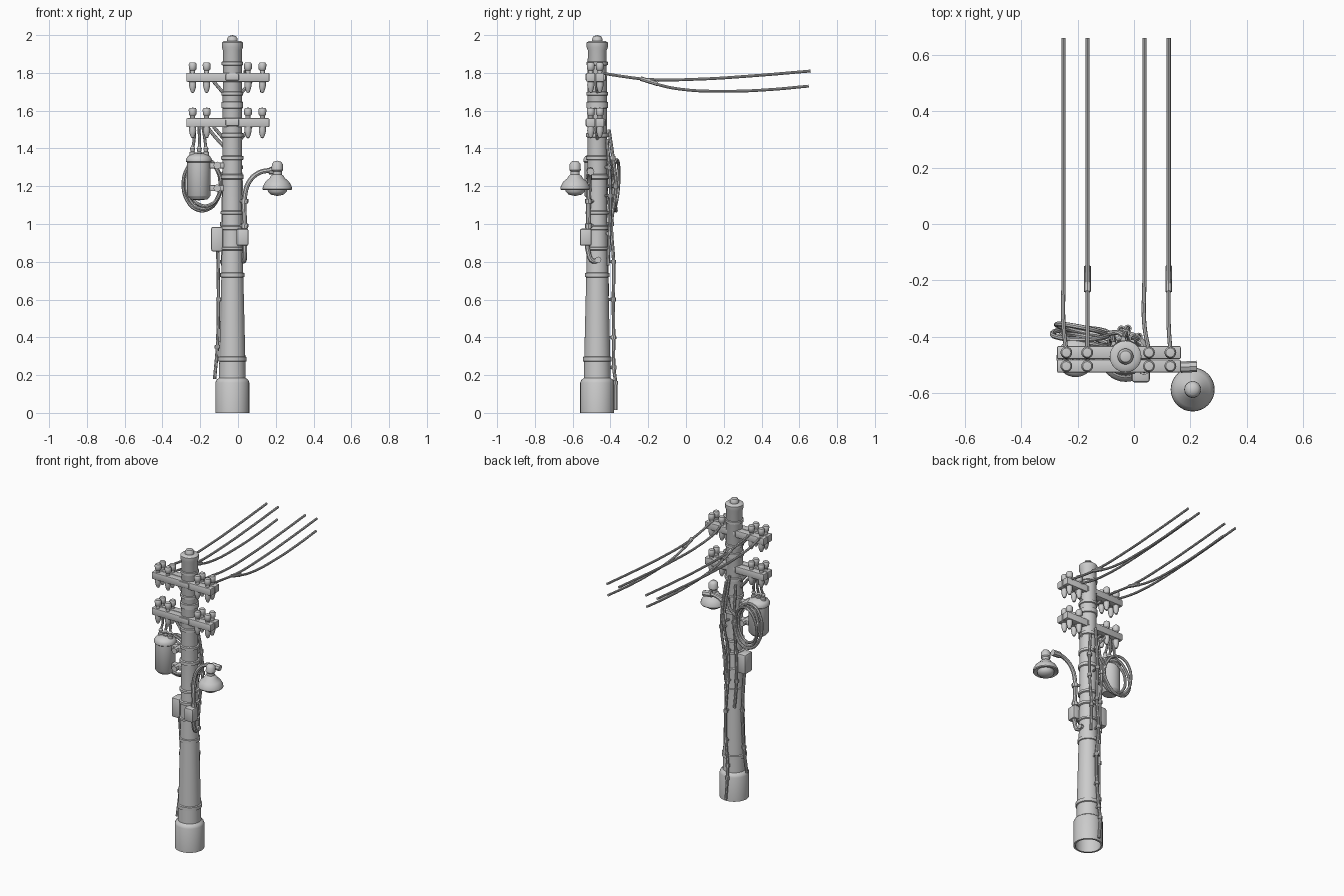
import bpy, bmesh, math
from mathutils import Vector

if "Cube" in bpy.data.objects:
    bpy.data.objects.remove(bpy.data.objects["Cube"])

PX, PY = -0.03, -0.47          # pole axis

grey = bpy.data.materials.new("light grey")
grey.use_nodes = True
grey.diffuse_color = (0.6, 0.6, 0.6, 1)
grey.node_tree.nodes["Principled BSDF"].inputs["Base Color"].default_value = (0.6, 0.6, 0.6, 1)


def finish(name, mesh):
    """Link a mesh as a shaded grey part."""
    obj = bpy.data.objects.new(name, mesh)
    bpy.context.collection.objects.link(obj)
    mesh.materials.clear()
    mesh.materials.append(grey)
    bpy.ops.object.select_all(action='DESELECT')
    obj.select_set(True)
    bpy.context.view_layer.objects.active = obj
    bpy.ops.object.shade_smooth_by_angle(angle=math.radians(40))
    return obj


def lathe(name, profile, x, y, z=0, steps=32):
    """Revolve (radius, height) points about a vertical axis."""
    bm = bmesh.new()
    verts = [bm.verts.new((x + r, y, z + h)) for r, h in profile]
    edges = [bm.edges.new(pair) for pair in zip(verts, verts[1:])]
    bmesh.ops.spin(bm, geom=verts + edges, cent=(x, y, 0), axis=(0, 0, 1),
                   angle=math.tau, steps=steps)
    bmesh.ops.remove_doubles(bm, verts=bm.verts, dist=0.0002)
    bmesh.ops.recalc_face_normals(bm, faces=bm.faces)
    mesh = bpy.data.meshes.new(name)
    bm.to_mesh(mesh)
    bm.free()
    return finish(name, mesh)


def box(name, low, high, bevel=0.006):
    """Box between two corners with rounded edges."""
    low, high = Vector(low), Vector(high)
    bm = bmesh.new()
    bmesh.ops.create_cube(bm, size=1)
    for v in bm.verts:
        v.co = (low + high) / 2 + v.co * (high - low)
    bmesh.ops.bevel(bm, geom=bm.edges[:], offset=bevel, segments=2, profile=0.5, affect='EDGES')
    mesh = bpy.data.meshes.new(name)
    bm.to_mesh(mesh)
    bm.free()
    return finish(name, mesh)


def tube(name, points, radius, closed=False):
    """Round tube along a smooth path."""
    curve = bpy.data.curves.new(name + "_path", 'CURVE')
    curve.dimensions = '3D'
    curve.bevel_depth = radius
    curve.bevel_resolution = 2
    curve.use_fill_caps = True
    curve.resolution_u = 6
    spline = curve.splines.new('BEZIER')
    spline.bezier_points.add(len(points) - 1)
    spline.use_cyclic_u = closed
    for bp, co in zip(spline.bezier_points, points):
        bp.co = co
        bp.handle_left_type = bp.handle_right_type = 'AUTO'
    temp = bpy.data.objects.new(name + "_path", curve)
    bpy.context.collection.objects.link(temp)
    mesh = bpy.data.meshes.new_from_object(temp.evaluated_get(bpy.context.evaluated_depsgraph_get()))
    bpy.data.objects.remove(temp)
    return finish(name, mesh)


# Pole with a hollow foot, a domed top and a finial
lathe("pole", [(0, 0.15), (0.078, 0.15), (0.078, 0), (0.09, 0), (0.09, 0.16), (0.084, 0.175),
               (0.071, 0.185), (0.069, 0.28), (0.058, 0.73), (0.053, 1.0), (0.05, 1.92),
               (0.056, 1.935), (0.056, 1.96), (0.046, 1.968), (0.028, 1.968), (0.028, 1.98),
               (0.02, 1.994), (0, 2.0)], PX, PY)


def pole_radius(z):
    if z < 0.19:
        return 0.09
    return 0.07 - (z - 0.28) * 0.026 if z < 0.73 else 0.058 - (z - 0.73) * 0.007


# Steel bands around the pole
for z, h in [(0.285, 0.022), (0.73, 0.02), (0.87, 0.012), (0.98, 0.016), (1.06, 0.014), (1.25, 0.02),
             (1.35, 0.016), (1.47, 0.018), (1.63, 0.03), (1.69, 0.016), (1.85, 0.016)]:
    r = pole_radius(z)
    lathe("pole_band", [(r - 0.005, -h / 2 - 0.005), (r + 0.006, -h / 2), (r + 0.006, h / 2),
                        (r - 0.005, h / 2 + 0.005)], PX, PY, z)

# Double crossarms with insulators above and hanging pins below
HEAD = [(0, -0.005), (0.013, -0.005), (0.013, 0.012), (0.02, 0.02), (0.021, 0.045), (0.016, 0.054), (0, 0.056)]
PIN = [(0, 0.005), (0.018, 0.005), (0.019, -0.02), (0.015, -0.038), (0.008, -0.056), (0, -0.06)]
SLOTS = (-0.24, -0.166, 0.053, 0.129)
for top in (1.8, 1.56):
    for y in (-0.504, -0.456):
        box("crossarm", (-0.273, y - 0.023, top - 0.047), (0.166, y + 0.023, top), 0.005)
        for x in SLOTS:
            lathe("insulator", HEAD, x, y, top, 16)
            lathe("insulator_pin", PIN, x, y, top - 0.047, 16)
    box("crossarm_bolt_plate", (PX - 0.035, -0.532, top - 0.04), (PX + 0.035, -0.425, top - 0.006), 0.004)
    for side in (-1, 1):
        tube("crossarm_brace", [(PX + side * 0.1, PY, top - 0.045), (PX + side * 0.04, PY, top - 0.115)], 0.009)

# Line wires, two of which split into a lower strand
for x, end_x in zip(SLOTS, (-0.25, -0.165, 0.037, 0.123)):
    tube("line_wire", [(x, -0.45, 1.80), (end_x, -0.36, 1.785), (end_x, -0.19, 1.765), (end_x, 0.07, 1.767),
                       (end_x, 0.36, 1.785), (end_x, 0.66, 1.81)], 0.0075)
for x in (-0.165, 0.123):
    tube("lower_line_wire", [(x, -0.22, 1.765), (x, -0.17, 1.745), (x, -0.03, 1.714), (x, 0.23, 1.703),
                             (x, 0.45, 1.712), (x, 0.65, 1.73)], 0.0075)
    tube("wire_splice", [(x, -0.24, 1.77), (x, -0.15, 1.742)], 0.012)

# Transformer can, bushings, leads and mounting brackets
TX, TY = -0.207, -0.475
lathe("transformer", [(0, 1.125), (0.045, 1.13), (0.058, 1.145), (0.062, 1.15), (0.062, 1.325), (0.068, 1.33),
                      (0.068, 1.345), (0.058, 1.36), (0.03, 1.372), (0, 1.375)], TX, TY)
for x in (-0.24, -0.205, -0.17):
    lathe("bushing", [(0.016, 0), (0.016, 0.025), (0.01, 0.03), (0.014, 0.045), (0.008, 0.055), (0, 0.058)],
          x, TY, 1.355, 12)
    tube("transformer_lead", [(x, TY, 1.40), (x * 0.8 - 0.04, TY + 0.01, 1.45), (x * 0.6 - 0.085, TY, 1.52)], 0.008)
tube("slanting_lead", [(-0.16, -0.455, 1.51), (-0.12, -0.46, 1.46), (-0.075, -0.47, 1.41)], 0.009)
for z in (1.31, 1.19):
    box("transformer_bracket", (-0.16, -0.495, z - 0.016), (-0.065, -0.455, z + 0.016))
    tube("bracket_knob", [(-0.11, -0.52, z), (-0.11, -0.43, z)], 0.02)

# Coiled cable behind the transformer
for k, (cx, rx, rz, y) in enumerate([(-0.19, 0.1, 0.14, -0.39), (-0.175, 0.085, 0.115, -0.41),
                                     (-0.185, 0.09, 0.13, -0.375)]):
    tube("cable_coil", [(cx + rx * math.cos(a), y - 0.02 * math.sin(a + k), 1.21 + rz * math.sin(a))
                        for a in (math.tau * i / 10 for i in range(10))], 0.009, True)
tube("coil_tail", [(-0.10, -0.39, 1.25), (-0.06, -0.385, 1.29), (PX, -0.40, 1.34)], 0.009)

# Equipment boxes
box("meter_box", (-0.142, -0.505, 0.855), (-0.08, -0.425, 0.985), 0.01)
box("lamp_control_box", (-0.008, -0.562, 0.885), (0.056, -0.5, 0.975), 0.01)

# Lamp arm and conduit
tube("lamp_arm", [(0.02, -0.46, 0.81), (0.032, -0.495, 0.805), (0.035, -0.515, 0.84), (0.035, -0.518, 1.0),
                  (0.036, -0.515, 1.15), (0.06, -0.512, 1.225), (0.105, -0.51, 1.268),
                  (0.16, -0.508, 1.283), (0.2, -0.506, 1.28)], 0.013)
tube("lamp_arm_end", [(0.165, -0.508, 1.283), (0.222, -0.505, 1.277)], 0.02)
for z in (0.99, 1.12):
    tube("lamp_arm_clamp", [(0.035, -0.517, z - 0.012), (0.036, -0.517, z + 0.012)], 0.019)
    tube("lamp_arm_strut", [(0.035, -0.515, z), (0, -0.48, z)], 0.009)
tube("conduit_plug", [(0.01, -0.465, 0.81), (0.04, -0.465, 0.81)], 0.017)

# Lamp head and bulb
lathe("lamp_head", [(0, 1.335), (0.018, 1.331), (0.029, 1.318), (0.03, 1.285), (0.024, 1.278), (0.024, 1.262),
                    (0.034, 1.255), (0.04, 1.243), (0.062, 1.225), (0.076, 1.2), (0.078, 1.185),
                    (0.074, 1.18), (0.05, 1.187)], 0.208, -0.587)
lathe("lamp_bulb", [(0.052, 1.19), (0.05, 1.172), (0.035, 1.156), (0, 1.148)], 0.208, -0.587)


def ring_point(angle, z, gap):
    """Point just outside the pole; angle 90 is the back, 180 the transformer side."""
    a, r = math.radians(angle), pole_radius(z) + gap
    return (PX + r * math.cos(a), PY + r * math.sin(a), z)


# Cables strapped down the back and side of the pole
RUNS = [("back_cable", 92, [(0.015, 0.008), (0.16, 0.008), (0.24, 0.018), (0.4, 0.02), (0.6, 0.024),
                            (0.8, 0.03), (1.0, 0.02), (1.2, 0.045), (1.35, 0.03), (1.5, 0.01)]),
        ("side_cable", 172, [(0.18, 0.004), (0.35, 0.012), (0.6, 0.014), (0.86, 0.02)]),
        ("diagonal_cable", 130, [(0.62, 0.006), (0.8, 0.014), (1.0, 0.018), (1.2, 0.03), (1.44, 0.008)]),
        ("far_cable", 62, [(0.78, 0.004), (0.95, 0.014), (1.15, 0.03), (1.3, 0.022), (1.45, 0.004)])]
for name, angle, stations in RUNS:
    tube(name, [ring_point(angle + 7 * math.sin(9 * z), z, gap) for z, gap in stations], 0.009)
    for z, gap in stations[1:-1]:
        at = angle + 7 * math.sin(9 * z)
        tube("cable_clip", [ring_point(at, z - 0.01, gap), ring_point(at, z + 0.01, gap)], 0.014)
        tube("clip_stem", [ring_point(at, z, gap), ring_point(at, z, -0.01)], 0.007)
